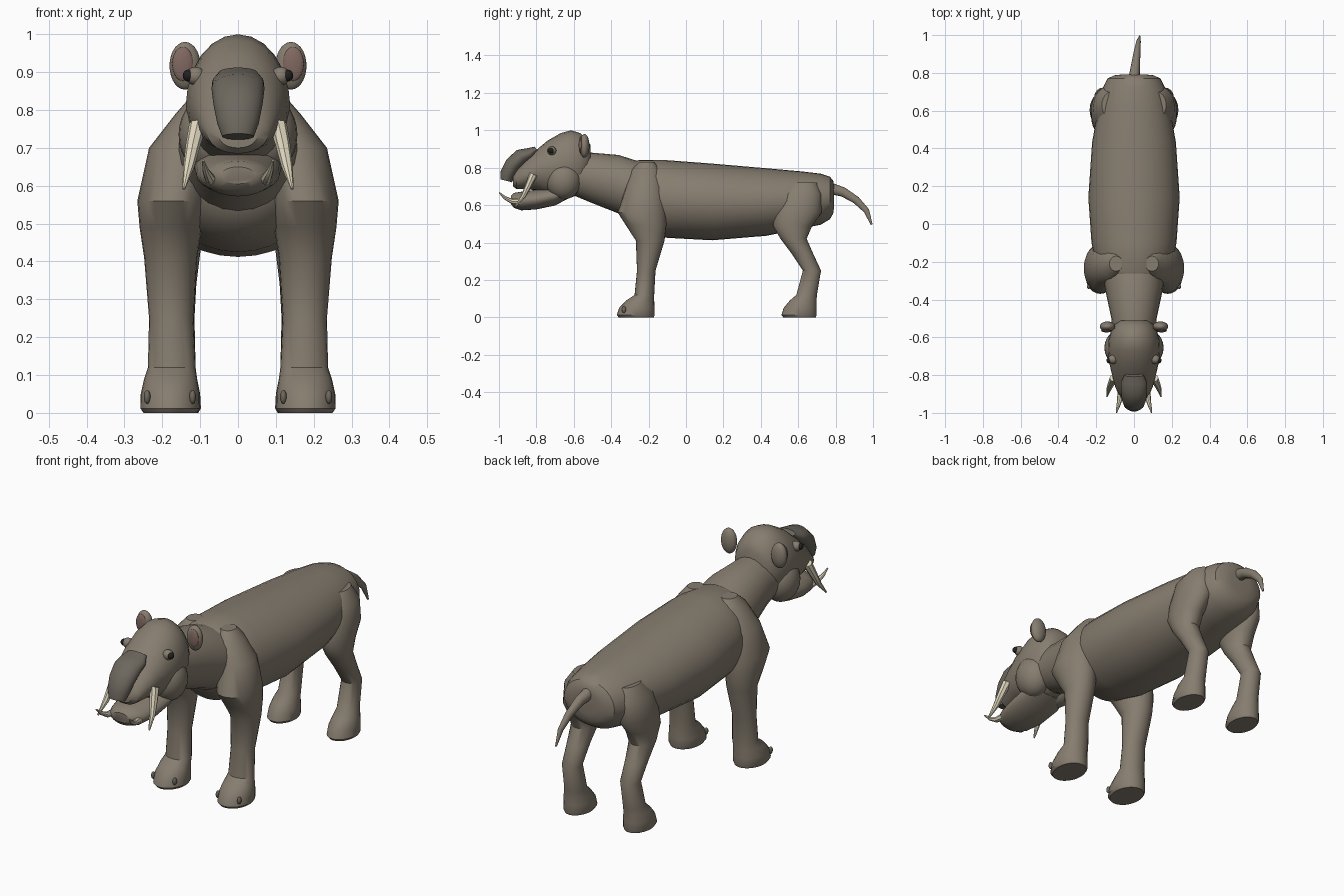
import bpy, math
from mathutils import Vector


def material(name, rgb):
    m = bpy.data.materials.new(name)
    m.diffuse_color = (*rgb, 1)
    return m


HIDE = material("hide", (0.24, 0.205, 0.16))
DARK = material("dark_hide", (0.15, 0.135, 0.11))
IVORY = material("ivory", (0.72, 0.66, 0.50))
PINK = material("inner_ear", (0.22, 0.14, 0.12))
BLACK = material("eye", (0.015, 0.015, 0.015))


def finish(ob, mat):
    ob.data.materials.append(mat)
    bpy.ops.object.select_all(action='DESELECT')
    bpy.context.view_layer.objects.active = ob
    ob.select_set(True)
    bpy.ops.object.shade_smooth_by_angle(angle=math.radians(35))


def loft(name, rings, mat=HIDE, v=None, n=24):
    """Skin ellipses (x, y, z, rx, rv); v is the second axis, or follows the path."""
    pts = [Vector(r[:3]) for r in rings]
    verts, faces = [], []
    for i, r in enumerate(rings):
        d = v
        if d is None:
            t = pts[min(i + 1, len(pts) - 1)] - pts[max(i - 1, 0)]
            d = t.cross(Vector((1, 0, 0))).normalized()
        for k in range(n):
            a = 2 * math.pi * k / n
            verts.append(pts[i] + Vector((r[3] * math.cos(a), 0, 0)) + Vector(d) * r[4] * math.sin(a))
    for i in range(len(rings) - 1):
        for k in range(n):
            a, b = i * n + k, i * n + (k + 1) % n
            faces.append((a, b, b + n, a + n))
    faces += [tuple(range(n))[::-1], tuple(range(len(verts) - n, len(verts)))]
    me = bpy.data.meshes.new(name)
    me.from_pydata(verts, [], faces)
    import bmesh
    bm = bmesh.new()
    bm.from_mesh(me)
    bmesh.ops.recalc_face_normals(bm, faces=bm.faces)
    bm.to_mesh(me)
    bm.free()
    ob = bpy.data.objects.new(name, me)
    bpy.context.collection.objects.link(ob)
    finish(ob, mat)


def span(rings):
    """(y, bottom, top, half width) to an upright ring."""
    return [(0, y, (b + t) / 2, w, (t - b) / 2) for y, b, t, w in rings]


def leg(rings, s):
    """(z, front y, back y, inner x, outer x) to a level ring."""
    return [(s * (i + o) / 2, (f + b) / 2, z, (o - i) / 2, (b - f) / 2) for z, f, b, i, o in rings]


def ball(name, loc, scale, mat=HIDE):
    bpy.ops.mesh.primitive_uv_sphere_add(segments=24, ring_count=14, radius=1, location=loc)
    ob = bpy.context.object
    ob.name = name
    ob.scale = scale
    finish(ob, mat)


UP, BACK = (0, 0, 1), (0, 1, 0)

# Torso and neck
loft("torso", span([(-0.33, 0.56, 0.78, 0.12), (-0.30, 0.51, 0.82, 0.16), (-0.25, 0.46, 0.842, 0.195),
                    (-0.1, 0.425, 0.84, 0.225), (0.14, 0.412, 0.822, 0.242), (0.43, 0.436, 0.797, 0.222),
                    (0.62, 0.475, 0.78, 0.19), (0.72, 0.495, 0.768, 0.165), (0.77, 0.525, 0.752, 0.14),
                    (0.787, 0.555, 0.73, 0.105), (0.792, 0.59, 0.70, 0.06)]), v=UP, n=32)
loft("neck", span([(-0.62, 0.66, 0.88, 0.11), (-0.5, 0.61, 0.88, 0.12), (-0.36, 0.555, 0.868, 0.15),
                   (-0.24, 0.50, 0.83, 0.17)]), v=UP)

# Head, muzzle and lower jaw
loft("head", span([(-0.51, 0.74, 0.92, 0.07), (-0.53, 0.69, 0.955, 0.10), (-0.565, 0.66, 0.985, 0.122),
                   (-0.615, 0.64, 1.0, 0.135), (-0.67, 0.64, 0.985, 0.138), (-0.74, 0.655, 0.945, 0.13),
                   (-0.80, 0.68, 0.895, 0.116), (-0.86, 0.685, 0.84, 0.10), (-0.905, 0.685, 0.79, 0.08),
                   (-0.925, 0.70, 0.76, 0.05)]), v=UP)
loft("lower_jaw", span([(-0.62, 0.64, 0.72, 0.10), (-0.70, 0.598, 0.70, 0.115), (-0.80, 0.577, 0.682, 0.11),
                        (-0.88, 0.572, 0.672, 0.092), (-0.92, 0.585, 0.665, 0.07),
                        (-0.935, 0.605, 0.65, 0.045)]), v=UP)

# Short flattened trunk
loft("trunk", [(0, -0.80, 0.90, 0.05, 0.015), (0, -0.835, 0.875, 0.068, 0.033), (0, -0.88, 0.857, 0.07, 0.045),
               (0, -0.925, 0.815, 0.065, 0.045), (0, -0.953, 0.765, 0.055, 0.041),
               (0, -0.962, 0.73, 0.042, 0.032)], DARK)

# Tail
loft("tail", [(0, 0.77, 0.69, 0.03, 0.032), (0.008, 0.84, 0.67, 0.024, 0.026), (0.016, 0.91, 0.627, 0.018, 0.021),
              (0.024, 0.965, 0.57, 0.012, 0.016), (0.03, 0.993, 0.495, 0.004, 0.005)], n=14)

FRONT = [(0.83, -0.25, -0.17, 0.06, 0.13), (0.79, -0.29, -0.14, 0.05, 0.165), (0.70, -0.32, -0.12, 0.06, 0.235),
         (0.56, -0.365, -0.105, 0.08, 0.266), (0.49, -0.32, -0.105, 0.095, 0.26), (0.41, -0.268, -0.115, 0.108, 0.248),
         (0.25, -0.262, -0.163, 0.118, 0.235), (0.12, -0.275, -0.17, 0.112, 0.238), (0.09, -0.32, -0.17, 0.108, 0.248),
         (0.05, -0.358, -0.168, 0.101, 0.257), (0.012, -0.37, -0.168, 0.1, 0.258), (0, -0.36, -0.172, 0.108, 0.25)]
REAR = [(0.72, 0.56, 0.70, 0.07, 0.17), (0.66, 0.505, 0.725, 0.07, 0.215), (0.56, 0.47, 0.725, 0.075, 0.227),
        (0.49, 0.465, 0.675, 0.09, 0.227), (0.42, 0.505, 0.645, 0.10, 0.222), (0.34, 0.565, 0.68, 0.11, 0.215),
        (0.25, 0.625, 0.722, 0.115, 0.21), (0.12, 0.59, 0.70, 0.112, 0.215), (0.09, 0.555, 0.698, 0.108, 0.225),
        (0.05, 0.522, 0.698, 0.10, 0.232), (0.012, 0.51, 0.698, 0.098, 0.235), (0, 0.52, 0.694, 0.105, 0.228)]

for s, side in ((1, "right"), (-1, "left")):
    # Legs and toenails
    loft("front_leg_" + side, leg(FRONT, s), v=BACK)
    loft("rear_leg_" + side, leg(REAR, s), v=BACK)
    for x in (0.12, 0.24):
        ball("front_toenail_" + side, (s * x, -0.332, 0.042), (0.009, 0.012, 0.018), DARK)
    # Cheek, ear and eye
    ball("cheek_" + side, (s * 0.072, -0.655, 0.735), (0.085, 0.095, 0.105))
    ball("ear_" + side, (s * 0.14, -0.543, 0.917), (0.041, 0.027, 0.063))
    ball("inner_ear_" + side, (s * 0.146, -0.563, 0.922), (0.028, 0.011, 0.045), PINK)
    ball("eye_socket_" + side, (s * 0.112, -0.717, 0.89), (0.026, 0.024, 0.024))
    ball("eye_" + side, (s * 0.13, -0.722, 0.891), (0.016, 0.016, 0.016), BLACK)
    # Upper and lower tusks
    loft("upper_tusk_" + side, [(s * 0.105, -0.815, 0.765, 0.024, 0.022), (s * 0.118, -0.84, 0.71, 0.02, 0.018),
                                (s * 0.13, -0.868, 0.65, 0.015, 0.013), (s * 0.143, -0.912, 0.592, 0.004, 0.004)],
         IVORY, n=8)
    loft("lower_tusk_" + side, [(s * 0.07, -0.87, 0.617, 0.018, 0.018), (s * 0.075, -0.93, 0.62, 0.014, 0.014),
                                (s * 0.085, -0.97, 0.64, 0.009, 0.009), (s * 0.092, -0.998, 0.667, 0.003, 0.003)],
         IVORY, n=8)
